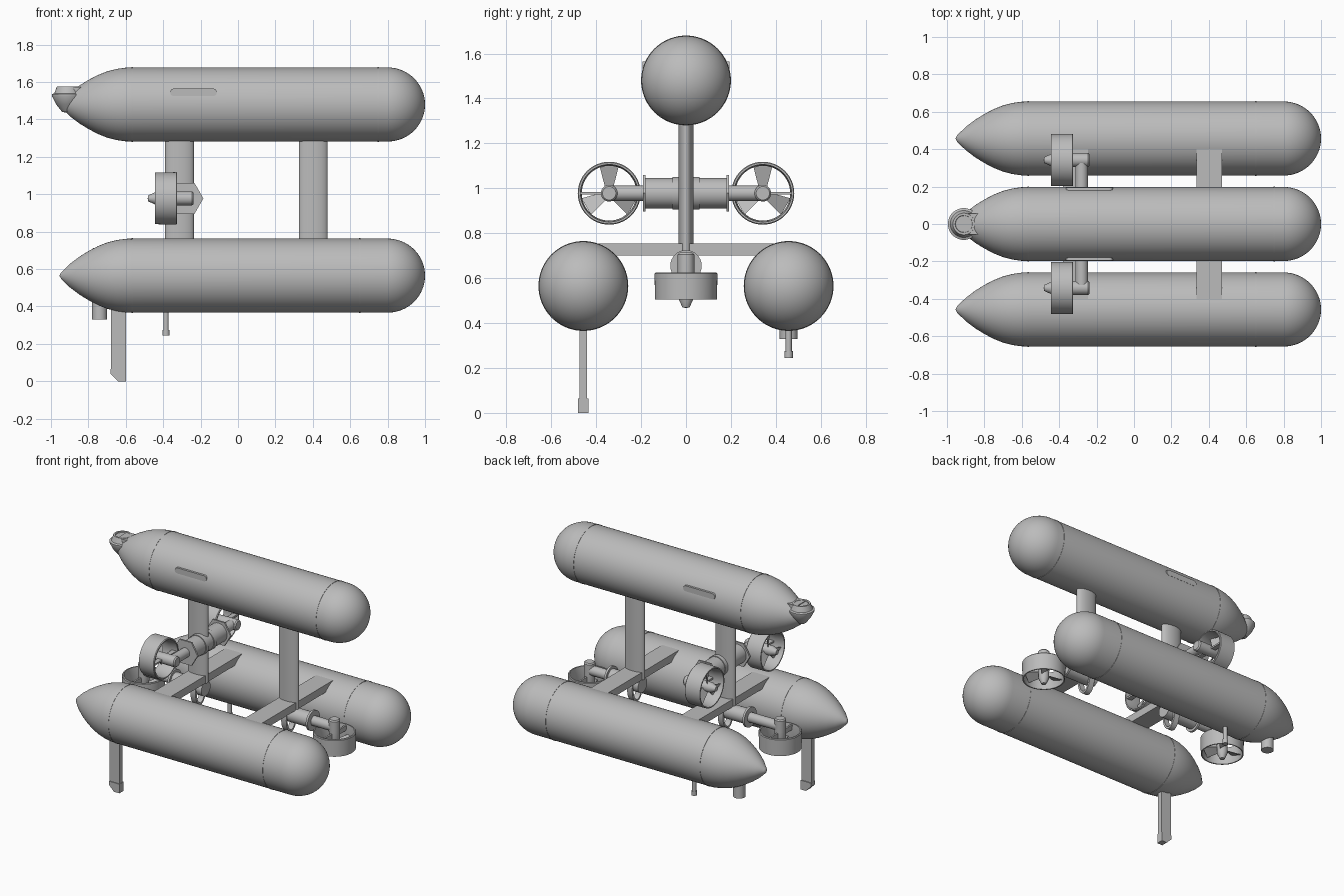
import bpy, bmesh, math
from mathutils import Matrix, Vector

if "Cube" in bpy.data.objects:
    bpy.data.objects.remove(bpy.data.objects["Cube"])

GREY = bpy.data.materials.new("plain grey")
GREY.use_nodes = True
GREY.diffuse_color = (0.5, 0.5, 0.5, 1)
GREY.node_tree.nodes["Principled BSDF"].inputs["Base Color"].default_value = (0.5, 0.5, 0.5, 1)

AXES = {
    "x": Matrix.Rotation(math.pi / 2, 4, "Y"),
    "-x": Matrix.Rotation(-math.pi / 2, 4, "Y"),
    "y": Matrix.Rotation(-math.pi / 2, 4, "X"),
    "-y": Matrix.Rotation(math.pi / 2, 4, "X"),
    "z": Matrix.Identity(4),
}


def place(loc, axis="z"):
    return Matrix.Translation(loc) @ AXES[axis]


def finish(name, bm, matrix):
    bmesh.ops.remove_doubles(bm, verts=bm.verts, dist=0.00005)
    bmesh.ops.recalc_face_normals(bm, faces=bm.faces)
    mesh = bpy.data.meshes.new(name)
    bm.to_mesh(mesh)
    bm.free()
    mesh.transform(matrix)
    mesh.materials.append(GREY)
    obj = bpy.data.objects.new(name, mesh)
    bpy.context.collection.objects.link(obj)
    bpy.ops.object.select_all(action="DESELECT")
    obj.select_set(True)
    bpy.context.view_layer.objects.active = obj
    bpy.ops.object.shade_smooth_by_angle(angle=math.radians(32))
    return obj


def lathe(name, profile, matrix, steps=48, closed=False):
    """Turn (height, radius) points about local z."""
    bm = bmesh.new()
    verts = [bm.verts.new((r, 0, h)) for h, r in profile]
    pairs = list(zip(verts, verts[1:])) + ([(verts[-1], verts[0])] if closed else [])
    edges = [bm.edges.new(p) for p in pairs]
    bmesh.ops.spin(bm, geom=verts + edges, cent=(0, 0, 0), axis=(0, 0, 1),
                   angle=math.tau, steps=steps)
    return finish(name, bm, matrix)


def rod(name, start, end, radius, matrix, steps=32):
    return lathe(name, [(start, 0), (start, radius), (end, radius), (end, 0)], matrix, steps)


def prism(name, outline, depth, matrix):
    """Extrude a local xy outline along local z."""
    bm = bmesh.new()
    face = bm.faces.new([bm.verts.new((x, y, 0)) for x, y in outline])
    out = bmesh.ops.extrude_face_region(bm, geom=[face])
    moved = [v for v in out["geom"] if isinstance(v, bmesh.types.BMVert)]
    bmesh.ops.translate(bm, verts=moved, vec=(0, 0, depth))
    return finish(name, bm, matrix)


def box(name, size, centre):
    bm = bmesh.new()
    bmesh.ops.create_cube(bm, size=1)
    bmesh.ops.scale(bm, verts=bm.verts, vec=size)
    return finish(name, bm, Matrix.Translation(centre))


def ellipse(a, b, n=40):
    return [(a * math.cos(math.tau * i / n), b * math.sin(math.tau * i / n)) for i in range(n)]


# Hulls: pointed nose, straight tube, round tail, raised joint bands
R = 0.198
HULL_Y, LOW_Z, TOP_Z = 0.457, 0.565, 1.48
nose = [(-0.955, 0), (-0.945, 0.018), (-0.9, 0.062), (-0.85, 0.1), (-0.8, 0.131),
        (-0.75, 0.157), (-0.7, 0.177), (-0.65, 0.19), (-0.6, 0.197), (-0.56, R)]
tail = [(0.8 + 0.2 * math.sin(math.pi / 2 * i / 16), R * math.cos(math.pi / 2 * i / 16))
        for i in range(16)] + [(1.0, 0)]
for name, y, z, joint in (("right_hull", -HULL_Y, LOW_Z, 0.65), ("left_hull", HULL_Y, LOW_Z, 0.65),
                          ("top_hull", 0, TOP_Z, 0.75)):
    frame = place((0, y, z), "x")
    lathe(name, nose + tail, frame, 72)
    for x in (-0.565, joint):
        lathe(name + "_joint", [(x - 0.004, R - 0.004), (x - 0.004, R + 0.002),
                                (x + 0.004, R + 0.002), (x + 0.004, R - 0.004)],
              frame, 72, True)

# Sensor head on the top nose
lathe("sensor_head", [(1.435, 0), (1.44, 0.03), (1.48, 0.062), (1.525, 0.085), (1.535, 0.085),
                      (1.54, 0.072), (1.577, 0.058), (1.577, 0.046), (1.57, 0.044), (1.57, 0)],
      place((-0.91, 0, 0)))
box("sensor_saddle", (0.13, 0.11, 0.075), (-0.845, 0, 1.537))

# Rounded side rails on the top hull
for side in (-1, 1):
    cap = [(0.105 + 0.02 * math.cos(t), 0.02 * math.sin(t))
           for t in [math.pi * (i / 8 - 0.5) for i in range(9)]]
    outline = cap + [(-x, -y) for x, y in cap]
    prism("side_rail", outline, 0.02, place((-0.238, side * 0.174, 1.545), "y" if side > 0 else "-y"))

# Struts, crossbeams and hanging loops
STRUTS = (-0.313, 0.402)
for x in STRUTS:
    prism("strut", ellipse(0.077, 0.033), 0.62, place((x, 0, 0.7)))
    box("crossbeam", (0.135, 0.86, 0.054), (x, 0, 0.728))
    bm = bmesh.new()
    outer, inner = ellipse(0.06, 0.1), ellipse(0.045, 0.085)
    rows = [[bm.verts.new((a, b, h)) for a, b in ring]
            for ring, h in ((outer, -0.02), (outer, 0.02), (inner, 0.02), (inner, -0.02))]
    for k in range(4):
        p, q = rows[k], rows[(k + 1) % 4]
        for i in range(len(p)):
            j = (i + 1) % len(p)
            bm.faces.new((p[i], p[j], q[j], q[i]))
    finish("hanging_loop", bm, Matrix.Translation((x, 0, 0.63)) @ AXES["x"]
           @ Matrix.Rotation(math.pi / 2, 4, "Z"))


def thruster(name, frame):
    """Ducted propeller whose motor points along local z."""
    lathe(name + "_duct", [(-0.06, 0.138), (0.055, 0.14), (0.06, 0.136), (0.06, 0.128),
                           (0.0, 0.122), (-0.06, 0.13)], frame, 56, True)
    lathe(name + "_motor", [(-0.098, 0), (-0.095, 0.016), (-0.055, 0.034), (0.06, 0.037),
                            (0.14, 0.037), (0.148, 0.03), (0.148, 0)], frame, 32)
    for turn in range(3):
        bm = bmesh.new()
        corners = ((0.025, -0.018, 0.012), (0.118, -0.042, 0.016),
                   (0.118, 0.042, -0.016), (0.025, 0.018, -0.012))
        blade = bm.faces.new([bm.verts.new((-x, y, z - 0.025)) for x, y, z in corners])
        out = bmesh.ops.extrude_face_region(bm, geom=[blade])
        bmesh.ops.translate(bm, vec=(0, 0, 0.005),
                            verts=[v for v in out["geom"] if isinstance(v, bmesh.types.BMVert)])
        finish(name + "_blade", bm, frame @ Matrix.Rotation(math.tau * turn / 3, 4, "Z"))
    # Flat vane holding the motor inside the duct
    bm = bmesh.new()
    bmesh.ops.create_cube(bm, size=1)
    bmesh.ops.scale(bm, verts=bm.verts, vec=(0.012, 0.255, 0.035))
    finish(name + "_vane", bm, frame @ Matrix.Translation((0, 0, 0.035)))


# Forward thrusters on a shared cross tube
POD = (-0.28, 0, 0.978)
rod("cross_tube", -0.19, 0.19, 0.068, place(POD, "y"))
for side, axis in ((1, "y"), (-1, "-y")):
    rod("tube_flange", 0.18, 0.192, 0.095, place(POD, axis), 6)
    rod("tube_clamp", 0.03, 0.06, 0.073, place(POD, axis))
    rod("thruster_arm", 0.19, 0.345, 0.034, place(POD, axis))
    thruster("forward_thruster", place((-0.385, side * 0.342, 0.978), "x"))

# Lift thrusters carried fore and aft of the struts
for x, axis, reach in ((STRUTS[0], "-x", 0.43), (STRUTS[1], "x", 0.358)):
    frame = place((x, 0, 0.655), axis)
    rod("lift_pod", -0.06, 0.19, 0.052, frame)
    rod("lift_flange", 0.18, 0.195, 0.07, frame)
    rod("lift_arm", 0.19, reach, 0.034, frame)
    thruster("lift_thruster", place((x + (reach if axis == "x" else -reach), 0, 0.565)))

# Blade mast under the right hull, with a thicker foot
prism("mast", [(-0.68, 0.04), (-0.64, 0.003), (-0.6, 0.003), (-0.6, 0.45), (-0.68, 0.45)],
      0.034, Matrix.Translation((0, -HULL_Y + 0.017, 0)) @ AXES["-y"].inverted().inverted())
prism("mast_foot", [(-0.681, 0.04), (-0.641, 0), (-0.599, 0), (-0.599, 0.065), (-0.681, 0.065)],
      0.046, Matrix.Translation((0, -HULL_Y + 0.023, 0)) @ AXES["-y"])

# Sounder and probe under the left hull
rod("sounder", 0.33, 0.48, 0.04, place((-0.74, HULL_Y, 0)))
rod("probe", 0.25, 0.42, 0.014, place((-0.385, HULL_Y, 0)))
rod("probe_tip", 0.245, 0.275, 0.019, place((-0.385, HULL_Y, 0)))
